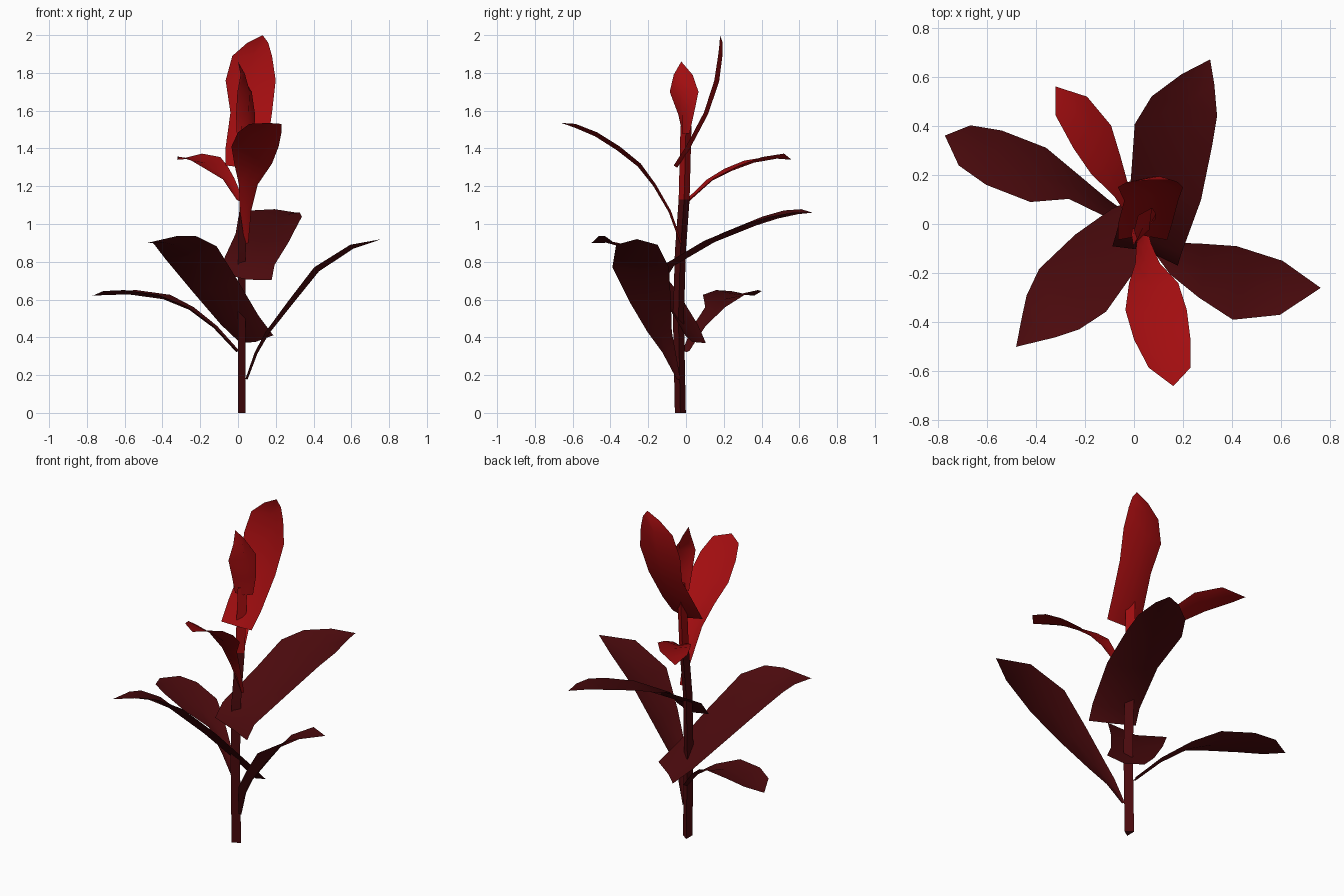
import bpy
import bmesh
from mathutils import Vector

cube = bpy.data.objects.get("Cube")
if cube:
    bpy.data.objects.remove(cube, do_unlink=True)


def make_material(name, colour):
    """Matt material of one flat colour."""
    mat = bpy.data.materials.new(name)
    mat.use_nodes = True
    mat.diffuse_color = colour
    mat.roughness = 1
    mat.specular_intensity = 0
    shader = mat.node_tree.nodes["Principled BSDF"]
    shader.inputs["Base Color"].default_value = colour
    shader.inputs["Roughness"].default_value = 1
    shader.inputs["Specular IOR Level"].default_value = 0
    return mat


dark_red = make_material("dark maroon", (0.07, 0.003, 0.004, 1))
bright_red = make_material("bright red", (0.36, 0.004, 0.005, 1))


def finish(name, bm, materials):
    mesh = bpy.data.meshes.new(name)
    bm.to_mesh(mesh)
    bm.free()
    for mat in materials:
        mesh.materials.append(mat)
    obj = bpy.data.objects.new(name, mesh)
    bpy.context.collection.objects.link(obj)


def leaf(name, mat, side, midline, widths, tip_side=None, fold=0.06):
    """Pointed blade along a midline, creased down the middle and optionally twisted."""
    bm = bmesh.new()
    points = [Vector(p) for p in midline]
    base_side = Vector(side)
    end_side = Vector(tip_side or side)
    last = len(points) - 1
    flip = -1 if base_side.cross(points[-1] - points[0]).z < 0 else 1
    rows = []
    for i, (p, w) in enumerate(zip(points, widths)):
        across = base_side.lerp(end_side, i / last).normalized()
        along = points[min(i + 1, last)] - points[max(i - 1, 0)]
        up = across.cross(along).normalized() * flip
        if w == 0:
            rows.append([bm.verts.new(p)] * 3)
        else:
            rows.append([bm.verts.new(p - across * w / 2),
                         bm.verts.new(p - up * (fold * w + 0.01)),
                         bm.verts.new(p + across * w / 2)])
    for a, b in zip(rows, rows[1:]):
        for j in range(2):
            corners = list(dict.fromkeys((a[j], a[j + 1], b[j + 1], b[j])))
            bm.faces.new(corners)
    # Turn the upper side of the blade outwards
    bm.normal_update()
    if sum(f.normal.z * f.calc_area() for f in bm.faces) < 0:
        bmesh.ops.reverse_faces(bm, faces=bm.faces[:])
    for f in bm.faces:
        f.smooth = True
    finish(name, bm, [mat])


def stem(path, half_x, half_y, split):
    """Three-sided stalk that turns bright above the split height."""
    bm = bmesh.new()
    rings = [[bm.verts.new((x + sx * half_x, y + sy * half_y, z))
              for sx, sy in ((-1, -1), (1, 0), (-1, 1))]
             for x, y, z in path]
    for a, b in zip(rings, rings[1:]):
        for j in range(3):
            k = (j + 1) % 3
            face = bm.faces.new((a[j], a[k], b[k], b[j]))
            face.material_index = int(face.calc_center_median().z > split)
    bm.faces.new(rings[0][::-1])
    bm.faces.new(rings[-1]).material_index = 1
    finish("stem", bm, [dark_red, bright_red])


stem([(0.02, -0.03, 0), (0.02, -0.04, 0.5), (0.02, -0.03, 0.85),
      (0.03, -0.01, 1.13), (0.04, 0, 1.52)], 0.021, 0.029, 1.13)

# Dark lower leaves
leaf("lower_left_leaf", dark_red, (0.05, 1, 0),
     [(0.04, -0.04, 0.18), (0.09, -0.09, 0.32), (0.15, -0.14, 0.43), (0.27, -0.19, 0.59),
      (0.41, -0.24, 0.77), (0.6, -0.26, 0.89), (0.76, -0.26, 0.92)],
     [0.02, 0.07, 0.13, 0.22, 0.3, 0.22, 0])
leaf("lower_right_leaf", dark_red, (0.28, 0.97, 0),
     [(0, 0, 0.33), (-0.12, 0.07, 0.46), (-0.25, 0.155, 0.56), (-0.39, 0.2, 0.625),
      (-0.57, 0.27, 0.65), (-0.69, 0.32, 0.645), (-0.77, 0.36, 0.62)],
     [0.04, 0.07, 0.11, 0.23, 0.23, 0.17, 0])
leaf("front_broad_leaf", dark_red, (0.83, -0.53, 0.2),
     [(0.1, 0.05, 0.39), (0.01, 0, 0.49), (-0.12, -0.12, 0.67), (-0.25, -0.27, 0.85),
      (-0.33, -0.36, 0.91), (-0.39, -0.42, 0.92), (-0.48, -0.5, 0.9)],
     [0.21, 0.24, 0.29, 0.33, 0.26, 0.16, 0])
leaf("back_broad_leaf", dark_red, (0.95, -0.28, -0.12),
     [(0.045, -0.13, 0.72), (0.06, -0.08, 0.8), (0.13, 0.14, 0.93), (0.16, 0.36, 1.02),
      (0.205, 0.48, 1.055), (0.26, 0.59, 1.07), (0.31, 0.67, 1.06)],
     [0.28, 0.28, 0.3, 0.33, 0.28, 0.14, 0])

# Bright upper leaves
leaf("upper_right_leaf", bright_red, (0.83, 0.5, 0.1),
     [(0.01, 0.01, 1.13), (-0.05, 0.13, 1.24), (-0.115, 0.24, 1.3),
      (-0.17, 0.355, 1.345), (-0.255, 0.48, 1.365), (-0.32, 0.56, 1.34)],
     [0.04, 0.07, 0.14, 0.18, 0.15, 0])
leaf("upper_front_leaf", bright_red, (1, 0, 0),
     [(0.045, -0.02, 0.9), (0.04, -0.08, 1.07), (0.055, -0.16, 1.21), (0.08, -0.24, 1.32),
      (0.09, -0.35, 1.41), (0.115, -0.47, 1.485), (0.145, -0.585, 1.53), (0.16, -0.66, 1.535)],
     [0.02, 0.06, 0.1, 0.2, 0.25, 0.23, 0.17, 0])
leaf("top_upright_leaf", bright_red, (1, 0, 0),
     [(0.035, -0.065, 1.31), (0.045, 0, 1.41), (0.07, 0.095, 1.59), (0.067, 0.15, 1.76),
      (0.075, 0.17, 1.89), (0.105, 0.178, 1.96), (0.13, 0.18, 2)],
     [0.2, 0.22, 0.22, 0.265, 0.21, 0.11, 0])
leaf("centre_bud_leaf", bright_red, (1, 0.4, 0),
     [(0.04, 0, 1.48), (0.04, 0, 1.58), (0.035, -0.01, 1.7), (0.015, -0.015, 1.79),
      (0, -0.025, 1.86)],
     [0.1, 0.13, 0.17, 0.1, 0], tip_side=(-0.3, 1, 0), fold=0.12)
